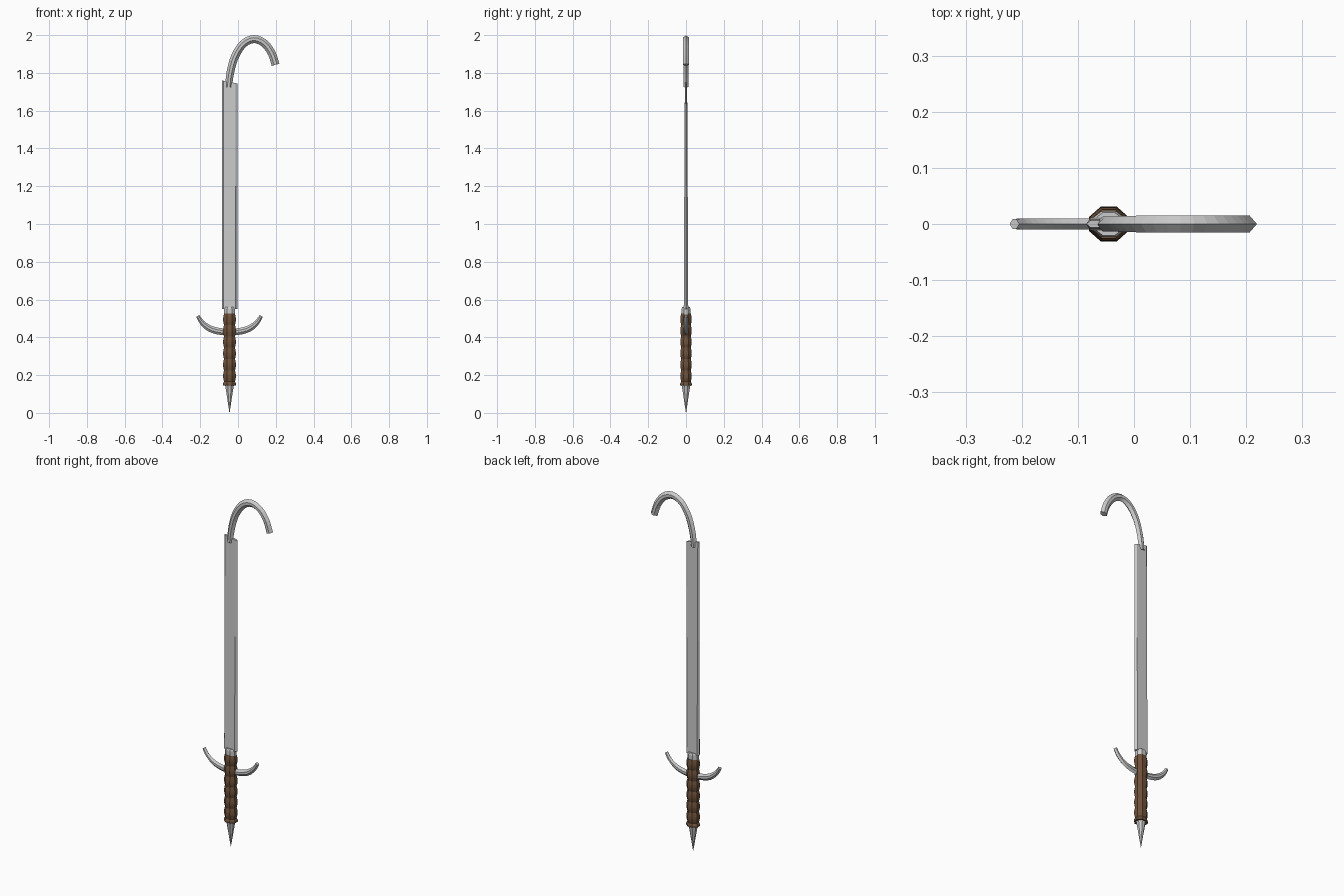
import bpy, bmesh, math
from mathutils import Vector

if "Cube" in bpy.data.objects:
    bpy.data.objects.remove(bpy.data.objects["Cube"])

CX = -0.045  # x of the blade and grip axis


def loft(name, rings, mat=None):
    """Skin a list of closed rings and cap both ends."""
    bm = bmesh.new()
    vs = [[bm.verts.new(p) for p in ring] for ring in rings]
    n = len(vs[0])
    for a, b in zip(vs, vs[1:]):
        for i in range(n):
            j = (i + 1) % n
            bm.faces.new((a[i], a[j], b[j], b[i]))
    bm.faces.new(vs[0])
    bm.faces.new(vs[-1])
    bmesh.ops.recalc_face_normals(bm, faces=bm.faces)
    me = bpy.data.meshes.new(name)
    bm.to_mesh(me)
    bm.free()
    ob = bpy.data.objects.new(name, me)
    bpy.context.collection.objects.link(ob)
    if mat:
        me.materials.append(mat)
    return ob


def spline(pts, steps):
    """Smooth curve through points (x, z, half width, half thickness)."""
    p = [Vector(q) for q in pts]
    p = [2 * p[0] - p[1]] + p + [2 * p[-1] - p[-2]]
    out = []
    for a, b, c, d in zip(p, p[1:], p[2:], p[3:]):
        for s in range(steps):
            t = s / steps
            out.append(0.5 * (2 * b + (c - a) * t + (2 * a - 5 * b + 4 * c - d) * t * t
                              + (3 * b - a - 3 * c + d) * t ** 3))
    return out + [p[-2]]


def sweep(name, pts, section, steps=3):
    """Sweep a cross-section along a path in the xz plane."""
    path = spline(pts, steps)
    rings = []
    for i, q in enumerate(path):
        a, b = path[max(i - 1, 0)], path[min(i + 1, len(path) - 1)]
        t = Vector((b[0] - a[0], b[1] - a[1])).normalized()
        rings.append([(q[0] - t.y * u * q[2], v * q[3], q[1] + t.x * u * q[2])
                      for u, v in section])
    return loft(name, rings)


def lathe(name, profile, sides=8, squash=0.88, mat=None):
    """Faceted turned part about the grip axis from (radius, z) pairs."""
    rings = []
    for r, z in profile:
        angs = [2 * math.pi * (k + 0.5) / sides for k in range(sides)]
        k = r / math.cos(math.pi / sides)
        rings.append([(CX + k * math.cos(a), k * squash * math.sin(a), z) for a in angs])
    return loft(name, rings, mat)


brown = bpy.data.materials.new("brown_wrap")
brown.diffuse_color = (0.16, 0.085, 0.045, 1)
brown.use_nodes = True
brown.node_tree.nodes["Principled BSDF"].inputs["Base Color"].default_value = brown.diffuse_color

# Blade: flat spine on the left, ground edge on the right, thinning upward
rings = []
for z, t, tilt in ((0.55, 0.012, 0), (1.2, 0.009, 0), (1.752, 0.006, 0.008)):
    sec = [(-0.085, 0), (-0.078, t), (-0.013, t), (-0.002, 0), (-0.013, -t), (-0.078, -t)]
    rings.append([(x, y, z - tilt * (x + 0.045) / 0.04) for x, y in sec])
loft("blade", rings)

# Hook: hexagonal bar with ridges on its inner and outer edges
hexagon = [(1, 0), (0.35, 1), (-0.35, 1), (-1, 0), (-0.35, -1), (0.35, -1)]
sweep("hook", [(-0.05, 1.725, 0.018, 0.013), (-0.041, 1.80, 0.02, 0.013),
               (-0.017, 1.885, 0.021, 0.014), (0.027, 1.953, 0.021, 0.015),
               (0.083, 1.979, 0.021, 0.015), (0.138, 1.958, 0.021, 0.015),
               (0.178, 1.905, 0.021, 0.015), (0.199, 1.843, 0.021, 0.015)], hexagon)

# Crescent guard, mirrored about the grip axis
half = [(0.168, 0.513, 0.010, 0.009), (0.145, 0.478, 0.013, 0.010),
        (0.105, 0.447, 0.017, 0.010), (0.055, 0.432, 0.018, 0.010)]
guard = ([(CX - x, z, w, t) for x, z, w, t in half] + [(CX, 0.428, 0.018, 0.010)]
         + [(CX + x, z, w, t) for x, z, w, t in reversed(half)])
sweep("crescent_guard", guard, hexagon)

# Grip: six rounded bulges with a flared foot
bulges = 6
prof = [(0.035, 0.145), (0.035, 0.155)]
for i in range(bulges * 6 + 1):
    z = 0.165 + 0.36 * i / (bulges * 6)
    prof.append((0.029 + 0.005 * abs(math.sin(math.pi * i / 6)), z))
grip = lathe("grip", prof, mat=brown)

# Collar between grip and blade
lathe("collar", [(0.030, 0.52), (0.030, 0.55), (0.026, 0.56)], squash=0.78)

# Pommel spike
lathe("pommel_spike", [(0.024, 0.15), (0.021, 0.135), (0.0006, 0.0)], squash=1.0)
